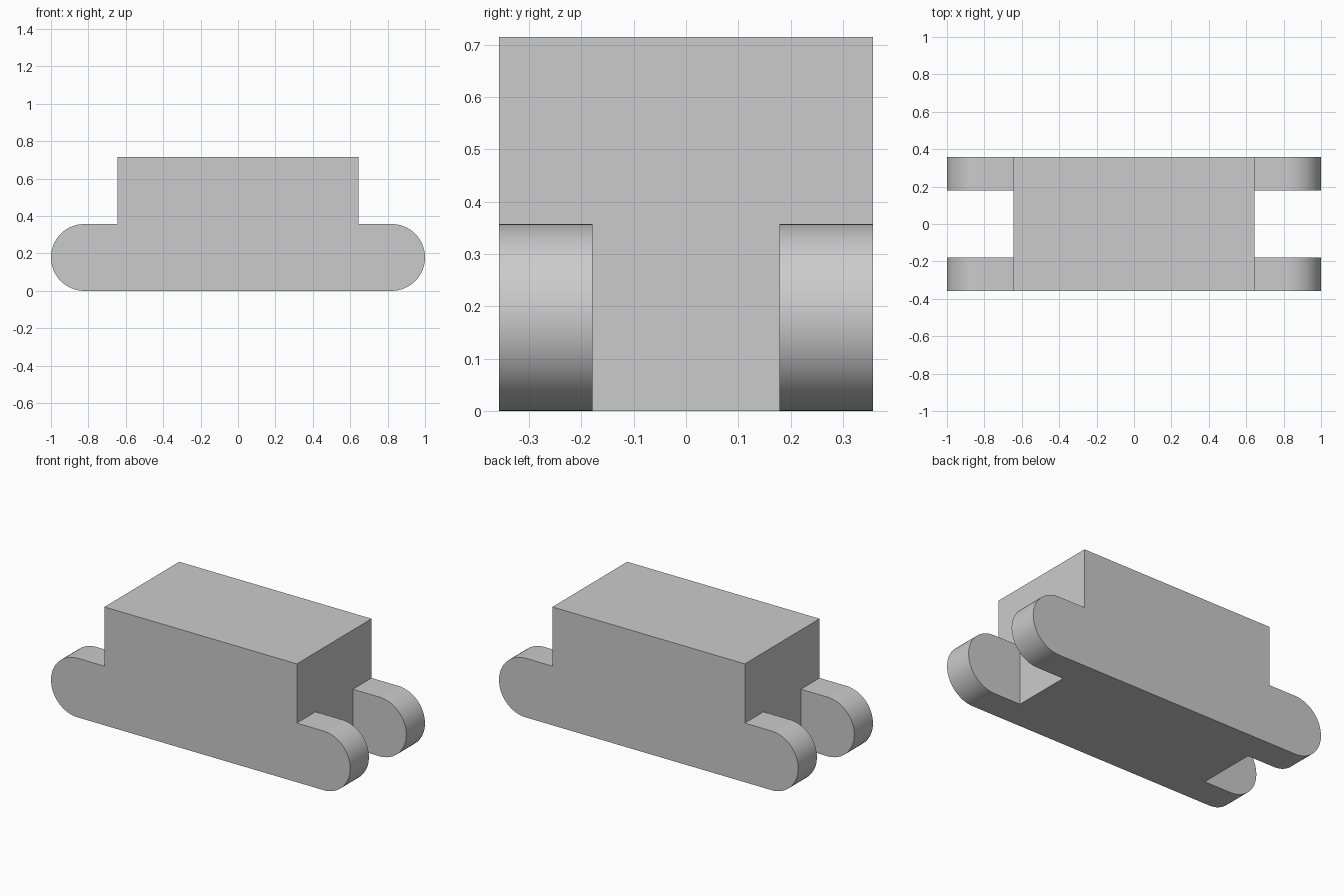
import bpy
import bmesh
from math import sin, cos, pi

cube = bpy.data.objects.get("Cube")
if cube:
    bpy.data.objects.remove(cube, do_unlink=True)

RADIUS = 0.1786         # rounded lug ends
HALF_WIDTH = 0.357      # half of the depth along y
BLOCK_X = 0.643         # half length of the raised block
HEIGHT = 0.715
STEPS = 32              # segments in each rounded end

grey = bpy.data.materials.new("light_grey")
grey.use_nodes = True
colour = (0.6, 0.6, 0.6, 1)
grey.diffuse_color = colour
grey.node_tree.nodes["Principled BSDF"].inputs["Base Color"].default_value = colour


def extrude_profile(name, points, half_depth):
    """Extrude an (x, z) outline along y."""
    bm = bmesh.new()
    face = bm.faces.new([bm.verts.new((x, -half_depth, z)) for x, z in points])
    result = bmesh.ops.extrude_face_region(bm, geom=[face])
    moved = [v for v in result["geom"] if isinstance(v, bmesh.types.BMVert)]
    bmesh.ops.translate(bm, verts=moved, vec=(0, 2 * half_depth, 0))
    bmesh.ops.recalc_face_normals(bm, faces=bm.faces)
    mesh = bpy.data.meshes.new(name)
    bm.to_mesh(mesh)
    bm.free()
    obj = bpy.data.objects.new(name, mesh)
    bpy.context.collection.objects.link(obj)
    return obj


# Body: raised block with a rounded lug at each end
arc = [-pi / 2 + pi * i / STEPS for i in range(STEPS + 1)]
right_half = [(1 - RADIUS + RADIUS * cos(a), RADIUS + RADIUS * sin(a)) for a in arc]
right_half += [(BLOCK_X, 2 * RADIUS), (BLOCK_X, HEIGHT)]
outline = right_half + [(-x, z) for x, z in reversed(right_half)]
body = extrude_profile("body", outline, HALF_WIDTH)
body.data.materials.append(grey)

# Slots that split each end into a pair of lugs
bpy.context.view_layer.objects.active = body
body.select_set(True)
for side in (-1, 1):
    slot = [(side * BLOCK_X, -0.2), (side * 1.2, -0.2), (side * 1.2, 0.5), (side * BLOCK_X, 0.5)]
    cutter = extrude_profile("slot_cutter", slot, HALF_WIDTH / 2)
    cutter.hide_render = True
    cut = body.modifiers.new("slot", 'BOOLEAN')
    cut.operation = 'DIFFERENCE'
    cut.solver = 'EXACT'
    cut.object = cutter
    bpy.ops.object.modifier_apply(modifier=cut.name)
    bpy.data.objects.remove(cutter, do_unlink=True)

bpy.ops.object.shade_smooth_by_angle(angle=pi / 6)
